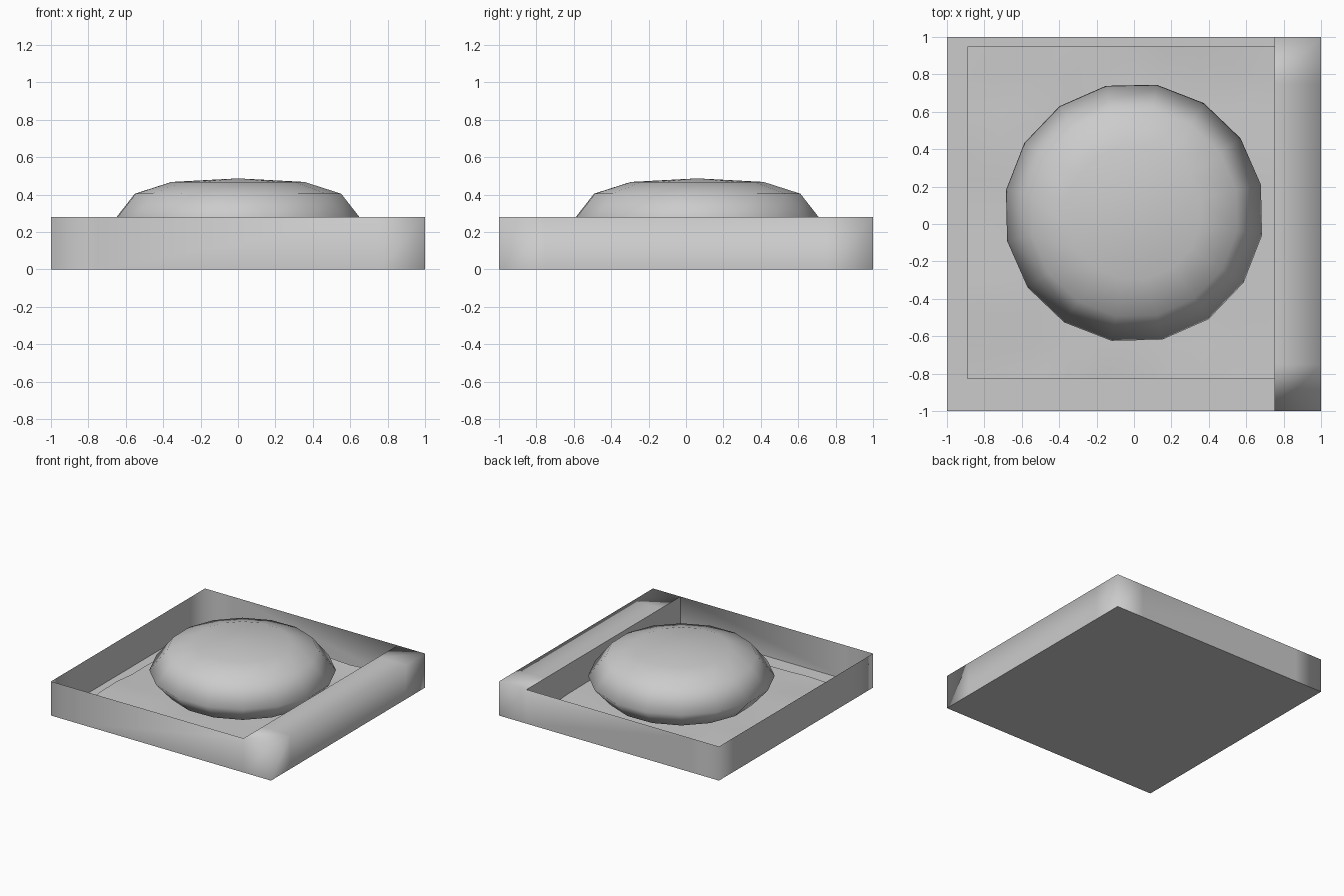
import bpy, bmesh, math, random
from mathutils import Vector

if "Cube" in bpy.data.objects:
    bpy.data.objects.remove(bpy.data.objects["Cube"])

random.seed(4)
H = 0.28      # tray height
LEDGE = 0.75  # inner edge of the ledge
CY = 0.06     # centre of dome and liner in y

grey = bpy.data.materials.new("plain grey")
grey.diffuse_color = (0.6, 0.6, 0.6, 1)
grey.use_nodes = True
grey.node_tree.nodes["Principled BSDF"].inputs["Base Color"].default_value = grey.diffuse_color


def finish(bm, name):
    mesh = bpy.data.meshes.new(name)
    for f in bm.faces:
        f.smooth = True
    bm.to_mesh(mesh)
    bm.free()
    mesh.materials.append(grey)
    ob = bpy.data.objects.new(name, mesh)
    bpy.context.collection.objects.link(ob)
    return ob


# Tray: thin walls all round, with softly shaded corners and a ledge on the right
bm = bmesh.new()
outline = []
cuts = (-1, -LEDGE, LEDGE)
outline += [(c, -1) for c in cuts]
outline += [(1, c) for c in cuts]
outline += [(-c, 1) for c in cuts]
outline += [(-1, -c) for c in cuts]
low = [bm.verts.new((x, y, 0)) for x, y in outline]
top = [bm.verts.new((x, y, H)) for x, y in outline]
n = len(outline)
for i in range(n):
    j = (i + 1) % n
    bm.faces.new((low[i], low[j], top[j], top[i]))
# ledge top, split at the same cuts as the right wall
ys = (-1, -LEDGE, LEDGE, 1)
right = top[3:7]
inner = [top[2], bm.verts.new((LEDGE, -LEDGE, H)),
         bm.verts.new((LEDGE, LEDGE, H)), top[7]]
for i in range(3):
    bm.faces.new((inner[i], right[i], right[i + 1], inner[i + 1]))
finish(bm, "tray_walls")

# Inner side of the ledge
bm = bmesh.new()
bm.faces.new([bm.verts.new(p) for p in
              ((LEDGE, 1, 0), (LEDGE, -1, 0), (LEDGE, -1, H), (LEDGE, 1, H))])
finish(bm, "ledge_side")

# Flat floor
bm = bmesh.new()
bm.faces.new([bm.verts.new(p) for p in
              ((-1, 1, 0), (1, 1, 0), (1, -1, 0), (-1, -1, 0))])
finish(bm, "tray_floor")

# Slightly rumpled sheet lying on the floor
bm = bmesh.new()
bmesh.ops.create_grid(bm, x_segments=10, y_segments=10, size=0.89)
for v in bm.verts:
    v.co += Vector((0, CY, 0.035 + random.uniform(-0.012, 0.012)))
finish(bm, "rumpled_sheet")

# Squashed round cushion, 16 sides
profile = [(0, 0.0), (0.36, 0.015), (0.565, 0.09), (0.695, 0.235),
           (0.56, 0.405), (0.36, 0.468), (0, 0.487)]
SIDES = 16
bm = bmesh.new()
rings = []
for r, z in profile:
    if r == 0:
        rings.append([bm.verts.new((0, CY, z))] * SIDES)
        continue
    ring = []
    for k in range(SIDES):
        a = math.radians(12.5) + 2 * math.pi * k / SIDES
        ring.append(bm.verts.new((r * math.cos(a), CY + r * math.sin(a), z)))
    rings.append(ring)
for a, b in zip(rings, rings[1:]):
    for k in range(SIDES):
        m = (k + 1) % SIDES
        quad = [a[k], a[m], b[m], b[k]]
        bm.faces.new(list(dict.fromkeys(quad)))
finish(bm, "round_cushion")
